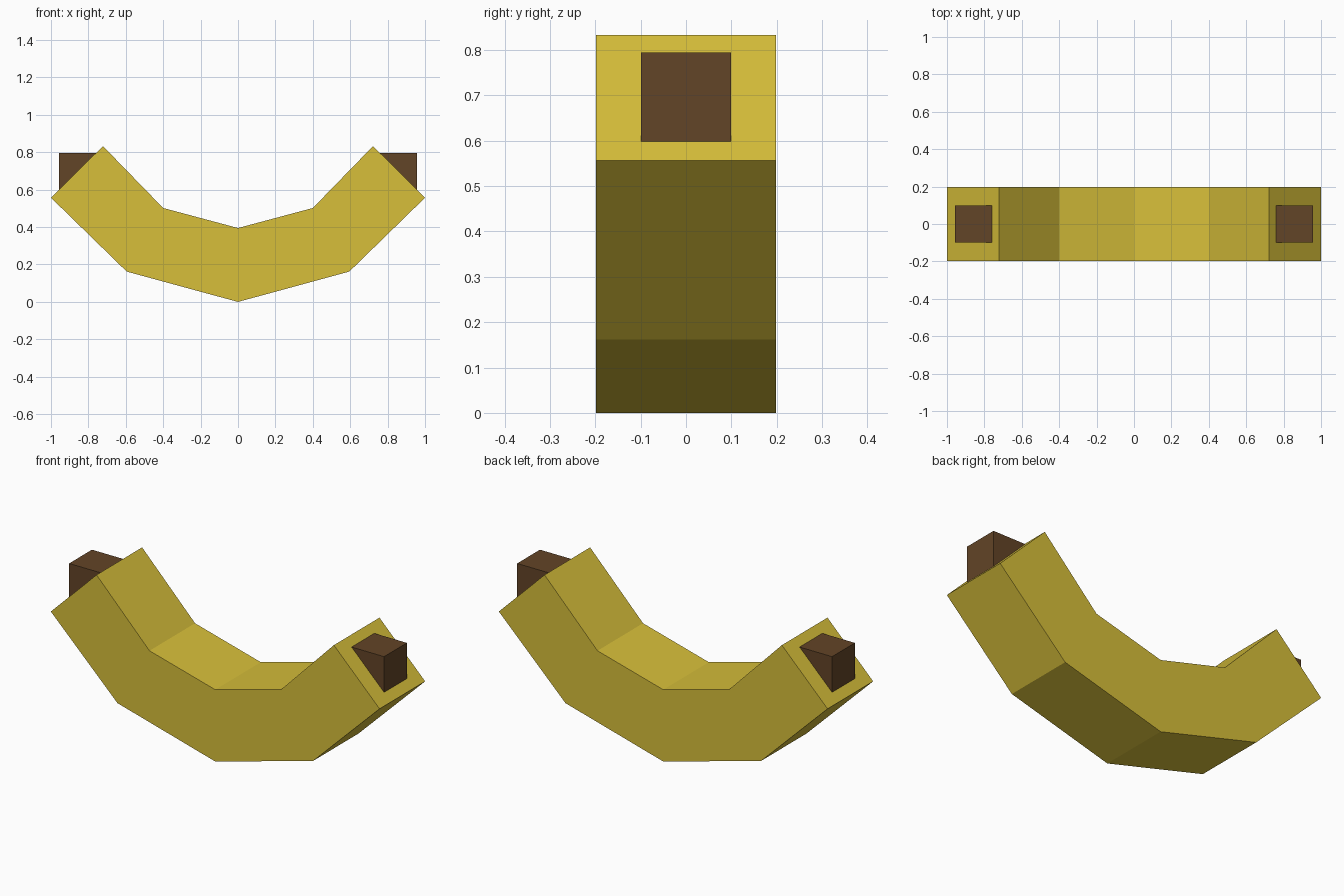
import bpy
import bmesh

if "Cube" in bpy.data.objects:
    bpy.data.objects.remove(bpy.data.objects["Cube"], do_unlink=True)


def material(name, rgb):
    mat = bpy.data.materials.new(name)
    mat.use_nodes = True
    mat.diffuse_color = (*rgb, 1)
    mat.node_tree.nodes["Principled BSDF"].inputs["Base Color"].default_value = (*rgb, 1)
    return mat


yellow = material("banana yellow", (0.68, 0.52, 0.042))
brown = material("stem brown", (0.123, 0.058, 0.02))


def prism(name, profile, half_depth, mat):
    """Extrude an x-z outline symmetrically along y."""
    bm = bmesh.new()
    face = bm.faces.new([bm.verts.new((x, -half_depth, z)) for x, z in profile])
    ext = bmesh.ops.extrude_face_region(bm, geom=[face])
    moved = [v for v in ext["geom"] if isinstance(v, bmesh.types.BMVert)]
    bmesh.ops.translate(bm, vec=(0, 2 * half_depth, 0), verts=moved)
    bmesh.ops.recalc_face_normals(bm, faces=bm.faces)
    mesh = bpy.data.meshes.new(name)
    bm.to_mesh(mesh)
    bm.free()
    mesh.materials.append(mat)
    obj = bpy.data.objects.new(name, mesh)
    bpy.context.collection.objects.link(obj)
    return obj


# Curved fruit body: right half of the outline, mirrored to the left
half = [(0, 0), (0.595, 0.162), (1, 0.557), (0.722, 0.833), (0.4, 0.502), (0, 0.395)]
outline = half + [(-x, z) for x, z in reversed(half[1:-1])]
prism("banana_body", outline, 0.198, yellow)

# Square stubs set into both ends
for name, side in (("left_tip", 1), ("right_tip", -1)):
    square = [(side * x, z) for x, z in
              ((0.76, 0.596), (0.958, 0.596), (0.958, 0.795), (0.76, 0.795))]
    prism(name, square, 0.099, brown)
